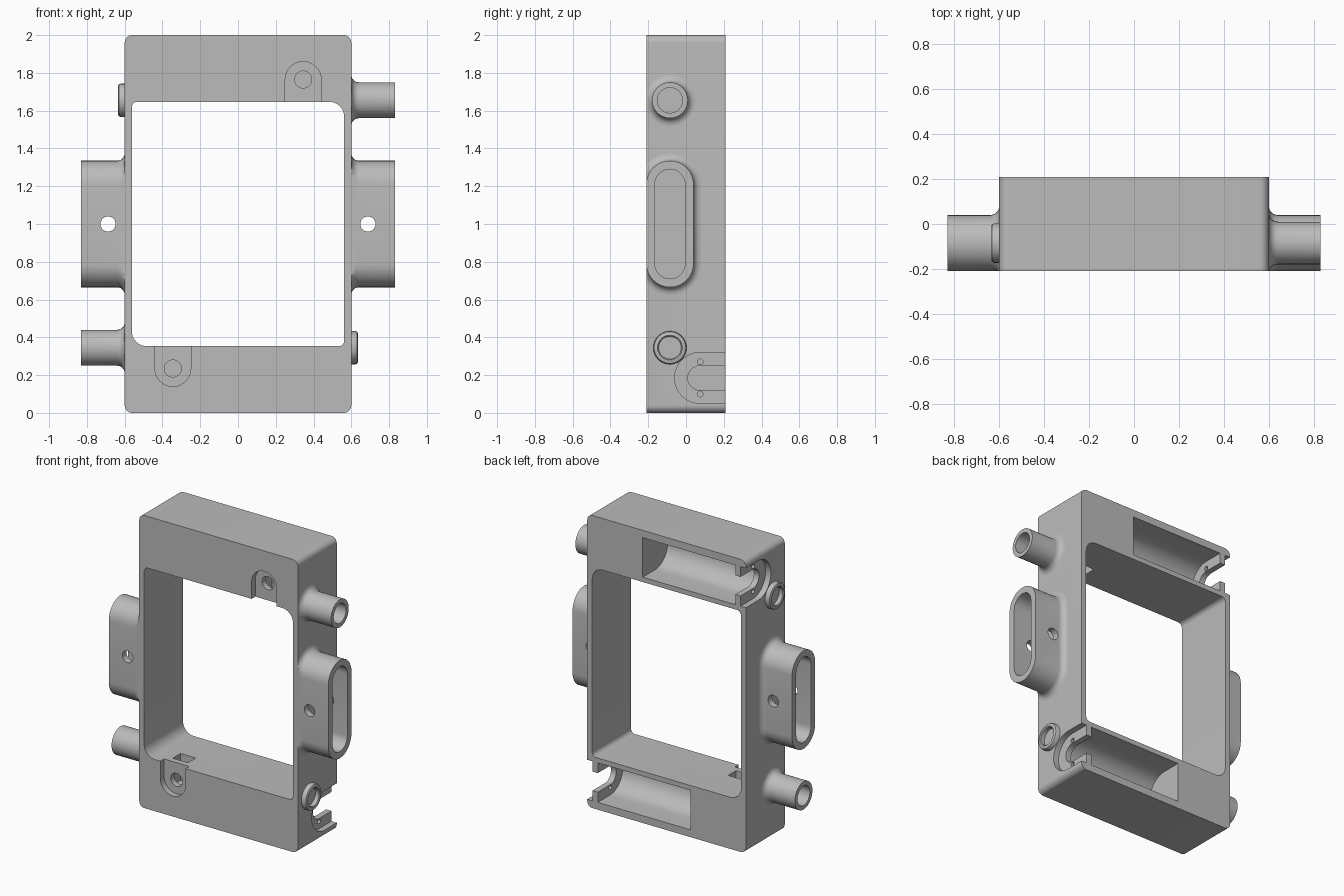
import bpy, bmesh
from math import pi, cos, sin, atan2
from mathutils import Matrix, Vector

cube = bpy.data.objects.get("Cube")
if cube:
    bpy.data.objects.remove(cube, do_unlink=True)

grey = bpy.data.materials.new("matte_grey")
grey.use_nodes = True
COLOUR = (0.5, 0.5, 0.5, 1)
grey.diffuse_color = COLOUR
grey.node_tree.nodes["Principled BSDF"].inputs["Base Color"].default_value = COLOUR

FRONT, BACK = -0.21, 0.21
SIDE = 0.6
PORT_Y = -0.085
# Every feature appears twice, turned half a revolution about the y axis
TURN = Matrix.Translation((0, 0, 2)) @ Matrix.Rotation(pi, 4, 'Y')
COPIES = (("left", Matrix.Identity(4)), ("right", TURN))


def arc(cx, cy, r, start, end, n=16):
    return [(cx + r * cos(start + (end - start) * i / n),
             cy + r * sin(start + (end - start) * i / n)) for i in range(n + 1)]


def capsule(a, b, r):
    """Outline around the segment a-b; a circle when a equals b."""
    t = atan2(b[1] - a[1], b[0] - a[0])
    return arc(*b, r, t - pi / 2, t + pi / 2) + arc(*a, r, t + pi / 2, t + 1.5 * pi)


def rounded_rect(x, z0, z1, radii):
    """Radii run from the +x top corner anticlockwise."""
    corners = ((1, 1), (-1, 1), (-1, -1), (1, -1))
    pts = []
    for i, ((sx, sz), r) in enumerate(zip(corners, radii)):
        cz = z1 - r if sz > 0 else z0 + r
        pts += arc(sx * (x - r), cz, r, i * pi / 2, (i + 1) * pi / 2, 8)
    return pts


def loft(name, rings, matrix=Matrix.Identity(4)):
    """Skin equal rings of points and cap both ends."""
    bm = bmesh.new()
    loops = [[bm.verts.new(matrix @ Vector(p)) for p in ring] for ring in rings]
    n = len(loops[0])
    for a, b in zip(loops, loops[1:]):
        for i in range(n):
            j = (i + 1) % n
            bm.faces.new((a[i], a[j], b[j], b[i]))
    bm.faces.new(loops[0])
    bm.faces.new(loops[-1])
    bmesh.ops.remove_doubles(bm, verts=bm.verts, dist=1e-5)
    bmesh.ops.recalc_face_normals(bm, faces=bm.faces)
    mesh = bpy.data.meshes.new(name)
    bm.to_mesh(mesh)
    bm.free()
    mesh.materials.append(grey)
    ob = bpy.data.objects.new(name, mesh)
    bpy.context.collection.objects.link(ob)
    return ob


def along_y(name, outline, y0, y1, matrix=Matrix.Identity(4)):
    return loft(name, [[(x, y, z) for x, z in outline] for y in (y0, y1)], matrix)


def along_x(name, outline, x0, x1, matrix=Matrix.Identity(4)):
    return loft(name, [[(x, y, z) for y, z in outline] for x in (x0, x1)], matrix)


def select(ob):
    bpy.ops.object.select_all(action='DESELECT')
    ob.select_set(True)
    bpy.context.view_layer.objects.active = ob


def cut(ob, cutter):
    cutter.hide_render = True
    select(ob)
    mod = ob.modifiers.new("cut", 'BOOLEAN')
    mod.operation = 'DIFFERENCE'
    mod.solver = 'EXACT'
    mod.object = cutter
    bpy.ops.object.modifier_apply(modifier=mod.name)
    bpy.data.objects.remove(cutter, do_unlink=True)


def smooth(ob):
    select(ob)
    bpy.ops.object.shade_smooth_by_angle(angle=0.5)


def port(name, z, half, profile, matrix):
    """Hollow stadium boss; profile lists (x, radius) from base over the tip to the floor."""
    rings = []
    for x, r in profile:
        outline = capsule((PORT_Y, z - half), (PORT_Y, z + half), r)
        rings.append([(x, max(y, FRONT), zz) for y, zz in outline])
    return loft(name, rings, matrix)


def flared(r, inner, tip, floor, fillet=0.04):
    """Boss profile with a rounded foot and a blind bore."""
    foot = [(SIDE + fillet * (1 - cos(a)), r + fillet * (1 - sin(a)))
            for a in (pi / 2 * i / 6 for i in range(7))]
    foot = [(x, rr) for x, rr in arc(SIDE + fillet, r + fillet, fillet, pi, 1.5 * pi, 6)]
    return [(SIDE - 0.02, r + fillet)] + foot + [(tip, r), (tip, inner), (floor, inner)]


# Main frame with its window
body = along_y("frame_body", rounded_rect(SIDE, 0, 2, [0.04] * 4), FRONT, BACK)
cut(body, along_y("window_cutter",
                  rounded_rect(0.5625, 0.353, 1.647, (0.08, 0.03, 0.08, 0.03)), -1, 1))

GROOVE_Y, GROOVE_Z = 0.075, 0.185
for side, m in COPIES:
    # Round-bottomed pocket in the back, its end wall slot and the side recess
    for r, x0, x1 in ((0.135, -0.18, 0.52), (0.065, 0.5, 0.7), (0.135, 0.56, 0.7)):
        cut(body, along_x("groove_cutter",
                          capsule((GROOVE_Y, GROOVE_Z), (0.5, GROOVE_Z), r), x0, x1, m))
    # Pin holes in the end wall
    for dz in (-0.085, 0.085):
        c = (GROOVE_Y, GROOVE_Z + dz)
        cut(body, along_x("pin_cutter", capsule(c, c, 0.015), 0.5, 0.7, m))
    # Tab recess on the front, its screw hole and the nut slot behind it
    cut(body, along_y("tab_cutter", capsule((0.345, 1.765), (0.345, 1.5), 0.095),
                      -0.3, -0.17, m))
    c = (0.345, 1.765)
    cut(body, along_y("screw_cutter", capsule(c, c, 0.045), -0.3, 0.0, m))
    slot = [(0.287, 1.6), (0.403, 1.6), (0.403, 1.83), (0.287, 1.83)]
    cut(body, along_y("nut_cutter", slot, -0.13, -0.045, m))

    # Long port with a cross screw hole
    lug = port(side + "_long_port", 1.0, 0.21, flared(0.125, 0.08, 0.83, 0.605), m)
    c = (0.688, 1.0)
    cut(lug, along_y("cross_cutter", capsule(c, c, 0.04), -1, 1, m))
    # Round tube port
    tube = port(side + "_tube_port", 1.655, 0, flared(0.095, 0.067, 0.83, 0.63), m)
    # Low ring with a rounded rim
    rim = [(SIDE - 0.02, 0.088), (0.622, 0.088), (0.631, 0.084), (0.635, 0.076),
           (0.635, 0.066), (0.63, 0.06), (0.603, 0.06)]
    ring = port(side + "_ring", 0.345, 0, rim, m)
    for ob in (lug, tube, ring):
        smooth(ob)
smooth(body)
